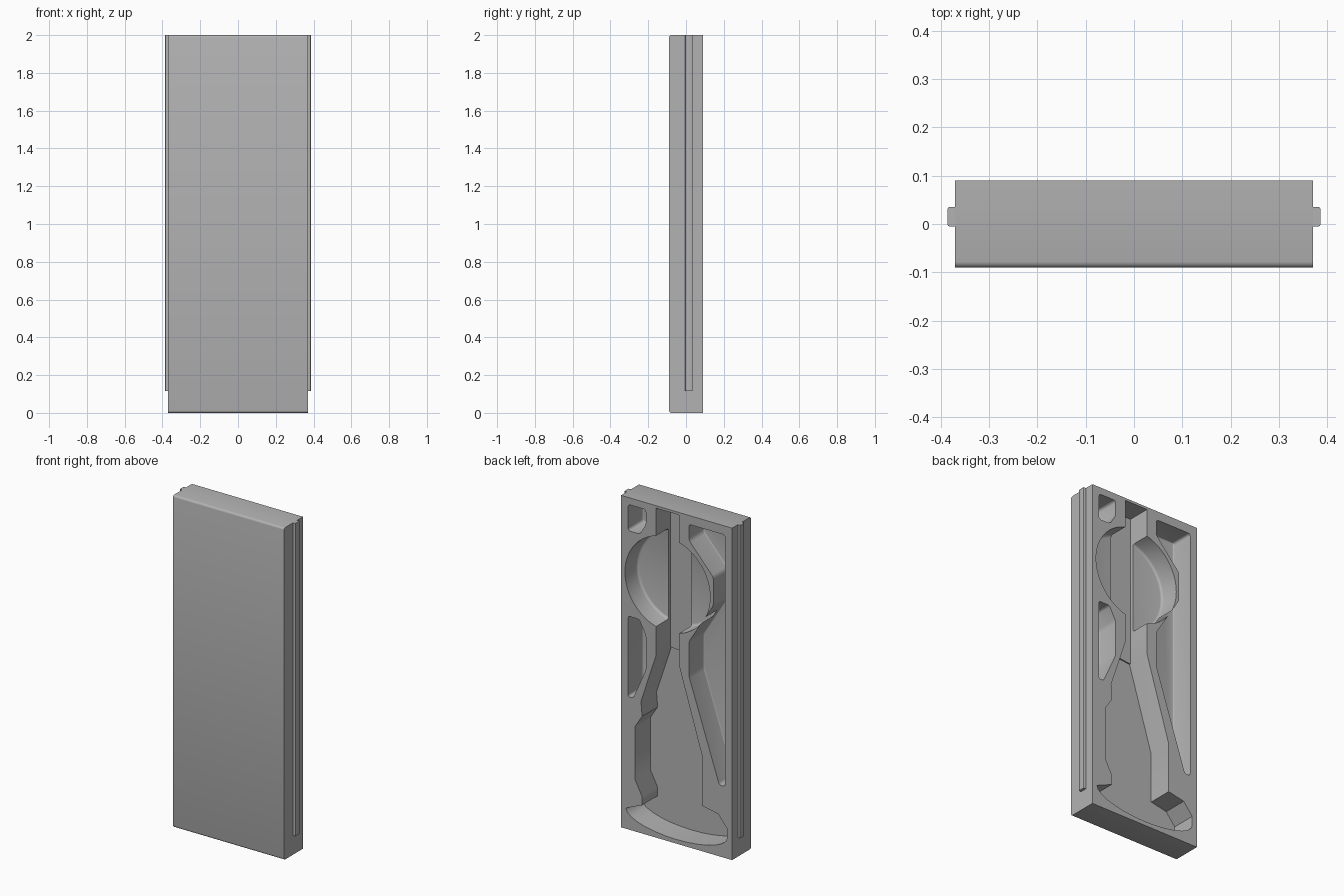
import bpy, bmesh, math

cube = bpy.data.objects.get("Cube")
if cube:
    bpy.data.objects.remove(cube, do_unlink=True)

BACK = 0.09          # y of the pocketed face
grey = bpy.data.materials.new("plain grey")
grey.diffuse_color = (0.45, 0.45, 0.45, 1)
grey.use_nodes = True
grey.node_tree.nodes["Principled BSDF"].inputs["Base Color"].default_value = (0.45, 0.45, 0.45, 1)


def finish(name, bm):
    bmesh.ops.recalc_face_normals(bm, faces=bm.faces)
    mesh = bpy.data.meshes.new(name)
    bm.to_mesh(mesh)
    bm.free()
    mesh.materials.append(grey)
    obj = bpy.data.objects.new(name, mesh)
    bpy.context.collection.objects.link(obj)
    return obj


def box(name, lo, hi, pick, width, segments):
    """Box between two corners; edges chosen by pick(midpoint, direction) are rounded."""
    bm = bmesh.new()
    bmesh.ops.create_cube(bm, size=1)
    for v in bm.verts:
        v.co = [lo[i] + (v.co[i] + 0.5) * (hi[i] - lo[i]) for i in range(3)]
    edges = [e for e in bm.edges
             if pick((e.verts[0].co + e.verts[1].co) / 2, e.verts[1].co - e.verts[0].co)]
    bmesh.ops.bevel(bm, geom=edges, offset=width, segments=segments, profile=0.5, affect='EDGES')
    return finish(name, bm)


def pocket(name, outline, depth, corner=0.0, fillet=0.0):
    """Cutter: an (x, z) outline sunk into the back face."""
    floor = BACK - depth
    bm = bmesh.new()
    face = bm.faces.new([bm.verts.new((x, floor, z)) for x, z in outline])
    res = bmesh.ops.extrude_face_region(bm, geom=[face])
    for v in res["geom"]:
        if isinstance(v, bmesh.types.BMVert):
            v.co.y = BACK + 0.05
    bmesh.ops.recalc_face_normals(bm, faces=bm.faces)
    if corner:
        walls = [e for e in bm.edges if abs(e.verts[0].co.y - e.verts[1].co.y) > 0.01]
        bmesh.ops.bevel(bm, geom=walls, offset=corner, segments=4, profile=0.5, affect='EDGES')
    if fillet:
        rim = [e for e in bm.edges if all(abs(v.co.y - floor) < 1e-5 for v in e.verts)]
        bmesh.ops.bevel(bm, geom=rim, offset=fillet, segments=3, profile=0.5, affect='EDGES')
    obj = finish(name, bm)
    obj.hide_render = True
    return obj


# Main slab, front edges rounded at top and bottom
slab = box("slab", (-0.37, -BACK, 0), (0.37, BACK, 2),
           lambda m, d: m.y < -0.08 and abs(d.x) > 0.1, 0.012, 3)

# Central recess widening to the curved foot
floor_arc = [(0.337 * math.cos(t), 0.125 - 0.1 * math.sin(t))
             for t in (math.pi * (1 - i / 14) for i in range(15))]
recess = [(-0.017, 1.02), (-0.017, 1.078), (-0.17, 0.575), (-0.17, 0.274),
          (-0.277, 0.253), (-0.337, 0.18)] + floor_arc + [
          (0.23, 0.17), (0.23, 0.223), (0.277, 0.313), (0.277, 0.632), (0.23, 0.705),
          (0.237, 0.795), (0.137, 1.096), (0.137, 1.02)]
del recess[0], recess[-1]
dial = [(0.06 + 0.284 * math.cos(a), 1.545 + 0.284 * math.sin(a))
        for a in (math.tau * i / 72 for i in range(72))]

cutters = [
    pocket("round_recess_cutter", dial, 0.12, fillet=0.014),
    pocket("channel_cutter", [(-0.017, 1.0), (0.137, 1.0), (0.137, 1.985), (-0.017, 1.985)], 0.14),
    pocket("central_recess_cutter", recess, 0.148),
    pocket("small_pocket_cutter", [(0.323, 1.958), (0.205, 1.958), (0.205, 1.865),
                                   (0.245, 1.8), (0.323, 1.8)], 0.14, 0.016, 0.006),
    pocket("left_pocket_cutter", [(0.323, 1.285), (0.25, 1.285), (0.205, 1.2), (0.205, 0.99),
                                  (0.29, 0.8), (0.323, 0.8)], 0.14, 0.012, 0.006),
    pocket("long_pocket_cutter", [(-0.083, 1.946), (-0.323, 1.946), (-0.323, 0.43), (-0.285, 0.43),
                                  (-0.083, 1.03), (-0.083, 1.24), (-0.245, 1.5), (-0.245, 1.67),
                                  (-0.083, 1.85)], 0.14, 0.014, 0.006),
]

# Sink every pocket into the slab, then drop the cutters
bpy.context.view_layer.objects.active = slab
for c in cutters:
    mod = slab.modifiers.new(c.name, 'BOOLEAN')
    mod.operation = 'DIFFERENCE'
    mod.solver = 'EXACT'
    mod.object = c
    bpy.ops.object.modifier_apply(modifier=mod.name)
for c in cutters:
    bpy.data.objects.remove(c, do_unlink=True)

# Sliding rails on both sides
rails = [box(name, (min(a, b), -0.005, 0.115), (max(a, b), 0.035, 2),
             lambda m, d: abs(m.x) > 0.38 and abs(d.z) > 0.1, 0.004, 2)
         for name, a, b in (("left_rail", 0.365, 0.386), ("right_rail", -0.365, -0.386))]

bpy.ops.object.select_all(action='DESELECT')
for o in [slab] + rails:
    o.select_set(True)
bpy.ops.object.shade_smooth_by_angle(angle=math.radians(32))
